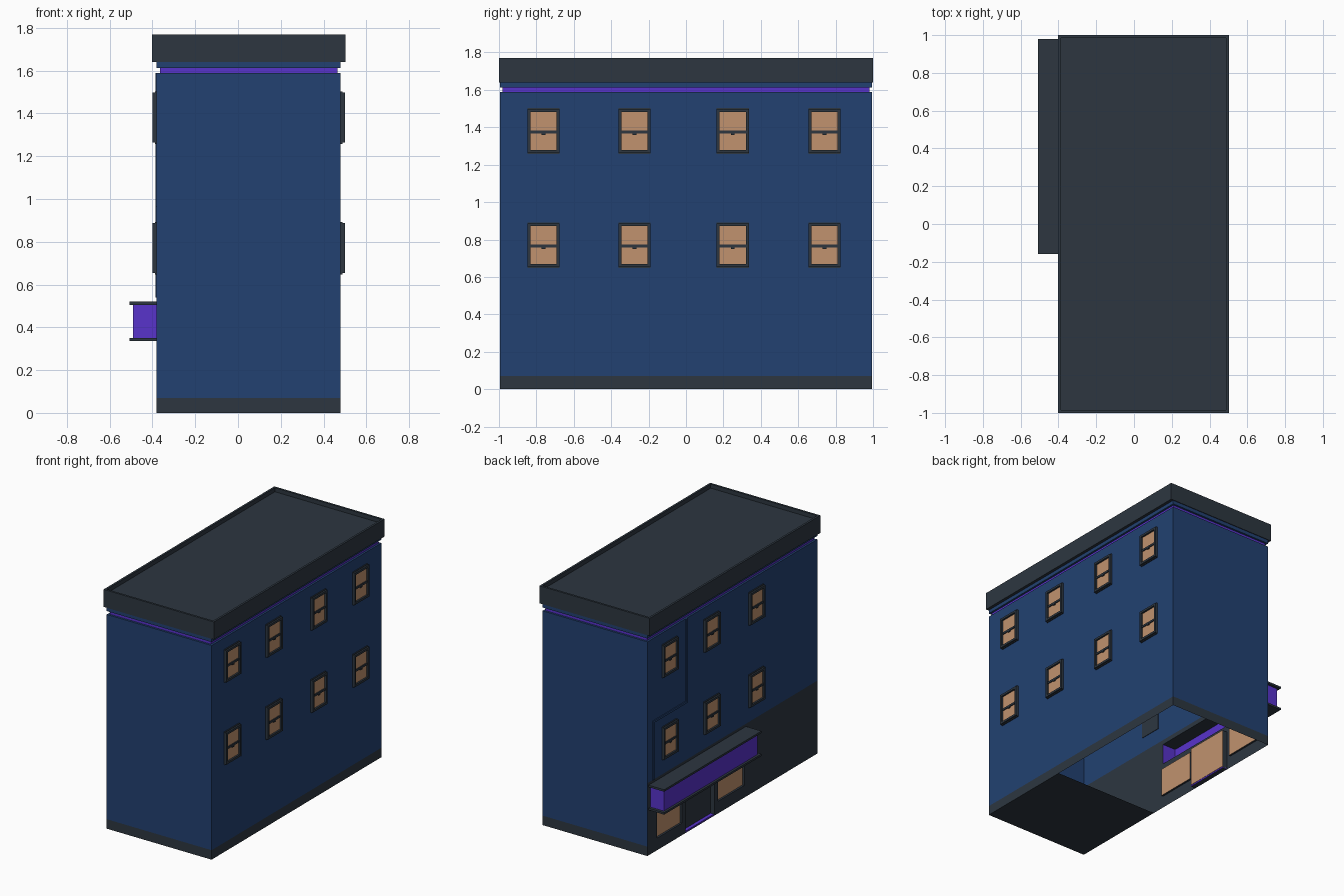
import bpy, bmesh

if "Cube" in bpy.data.objects:
    bpy.data.objects.remove(bpy.data.objects["Cube"])

def material(name, col):
    m = bpy.data.materials.new(name)
    m.diffuse_color = (*col, 1)
    m.use_nodes = True
    m.node_tree.nodes["Principled BSDF"].inputs["Base Color"].default_value = m.diffuse_color
    return m

DARK = material("charcoal", (0.026, 0.037, 0.051))
BLUE = material("navy_blue", (0.016, 0.053, 0.165))
PURPLE = material("violet", (0.098, 0.033, 0.60))
GLASS = material("warm_glass", (0.533, 0.287, 0.156))

X0, X1, Y0, Y1 = -0.38, 0.48, -0.995, 0.995
WALL_TOP, BASE, SHOP = 1.588, 0.07, 0.54


def finish(name, bm, mat):
    me = bpy.data.meshes.new(name)
    bm.to_mesh(me)
    bm.free()
    me.materials.append(mat)
    ob = bpy.data.objects.new(name, me)
    bpy.context.collection.objects.link(ob)
    return ob


def boxes(name, mat, spans):
    """One object of several boxes, each given as x, y and z spans."""
    bm = bmesh.new()
    for span in spans:
        size = [abs(b - a) for a, b in span]
        mid = [(a + b) / 2 for a, b in span]
        vs = bmesh.ops.create_cube(bm, size=1)["verts"]
        bmesh.ops.scale(bm, vec=size, verts=vs)
        bmesh.ops.translate(bm, vec=mid, verts=vs)
    return finish(name, bm, mat)


def quads(name, mat, faces):
    bm = bmesh.new()
    for f in faces:
        bm.faces.new([bm.verts.new(p) for p in f])
    bmesh.ops.remove_doubles(bm, verts=bm.verts, dist=1e-5)
    return finish(name, bm, mat)


def side(a, b, z0, z1):
    return [(*a, z0), (*b, z0), (*b, z1), (*a, z1)]


def flat(x0, x1, y0, y1, z):
    return [(x0, y0, z), (x1, y0, z), (x1, y1, z), (x0, y1, z)]


# outer walls: open shell, dark plinth on three sides
c = [(X0, Y0), (X1, Y0), (X1, Y1), (X0, Y1)]
quads("walls", BLUE, [side(c[i], c[i + 1], BASE, WALL_TOP) for i in range(3)]
      + [side(c[3], c[0], SHOP, WALL_TOP), flat(X0, X1, Y0, Y1, WALL_TOP)])
quads("plinth", DARK, [side(c[i], c[i + 1], 0, BASE) for i in range(3)])
quads("ground_floor_slab", DARK, [flat(X0, X1, Y0, -0.24, 0)[::-1]])

# shopfront wall with openings: (y0, y1, z0, z1)
shop_windows = [(-0.14, 0.17, 0.09, 0.30), (0.59, 0.88, 0.09, 0.30)]
door = (0.21, 0.55, 0.0, 0.30)
sign_hole = (-0.14, 0.96, 0.35, 0.505)
holes = shop_windows + [door, sign_hole]
ys = sorted({Y0, Y1} | {v for h in holes for v in h[:2]})
zs = sorted({0, SHOP} | {v for h in holes for v in h[2:]})
front = []
for ya, yb in zip(ys, ys[1:]):
    for za, zb in zip(zs, zs[1:]):
        y, z = (ya + yb) / 2, (za + zb) / 2
        if not any(h[0] < y < h[1] and h[2] < z < h[3] for h in holes):
            front.append(side((X0, yb), (X0, ya), za, zb))
# reveals of the windows and door
for (ya, yb, za, zb), d in [(w, 0.015) for w in shop_windows] + [(door, 0.035)]:
    xi = X0 + d
    front += [side((X0, ya), (xi, ya), za, zb)[::-1], side((xi, yb), (X0, yb), za, zb)[::-1],
              flat(X0, xi, ya, yb, za), flat(X0, xi, ya, yb, zb)[::-1]]
quads("shopfront", DARK, front)
quads("shop_glass", GLASS, [side((X0 + 0.015, w[1]), (X0 + 0.015, w[0]), w[2], w[3])
                            for w in shop_windows])
boxes("shop_door", DARK, [((X0 + 0.03, X0 + 0.036), door[:2], door[2:])])
boxes("door_inner_panel", GLASS, [((X0 + 0.036, X0 + 0.04), door[:2], (0.012, 0.30))])
boxes("door_threshold", PURPLE, [((X0 + 0.005, X0 + 0.04), door[:2], (0.0, 0.01))])

# shop sign: hollow fascia between two ledges
sx = -0.49
ya, yb, za, zb = sign_hole
quads("sign_fascia", PURPLE, [side((sx, yb), (sx, ya), za, zb),
                              side((sx, ya), (X0, ya), za, zb),
                              side((X0, yb), (sx, yb), za, zb)])
boxes("sign_ledges", DARK, [((-0.507, X0), (-0.16, 0.98), z)
                            for z in ((0.335, 0.35), (0.505, 0.52))])

# drain pipe on the shop side
px = (X0 - 0.006, X0)
boxes("drain_pipe", BLUE, [(px, (0.532, 0.548), (0.962, WALL_TOP)),
                           (px, (0.548, 0.938), (0.962, 0.978)),
                           (px, (0.922, 0.938), (SHOP, 0.962))])


# sash windows on both long sides
def windows(name, x, s, centres):
    bars, panes = [], []
    out = lambda a, b: (x + s * a, x + s * b)
    for y in centres:
        for z in (0.77, 1.38):
            a, b, lo, hi = y - 0.086, y + 0.086, z - 0.117, z + 0.117
            bars += [(out(-0.004, 0.004), (a, b), (lo, hi)),
                     (out(0, 0.02), (a, a + 0.016), (lo, hi)),
                     (out(0, 0.02), (b - 0.016, b), (lo, hi)),
                     (out(0, 0.02), (a, b), (lo, lo + 0.016)),
                     (out(0, 0.02), (a, b), (hi - 0.016, hi)),
                     (out(0, 0.008), (a, b), (lo - 0.005, lo)),
                     (out(0, 0.008), (a, b), (hi, hi + 0.005)),
                     (out(0, 0.014), (a, b), (z - 0.012, z + 0.003)),
                     (out(0, 0.016), (y - 0.01, y + 0.01), (z - 0.02, z - 0.012))]
            panes.append((out(0.004, 0.007), (a + 0.016, b - 0.016),
                          (lo + 0.016, hi - 0.016)))
    boxes(name + "_frames", DARK, bars)
    boxes(name + "_glass", GLASS, panes)


windows("right_window", X1, 1, (-0.762, -0.275, 0.25, 0.74))
windows("left_window", X0, -1, (-0.275, 0.25, 0.74))

# cornice bands below the roof
boxes("cornice_stripe", PURPLE, [((X0 + 0.015, X1 - 0.015), (Y0 + 0.015, Y1 - 0.015),
                                  (WALL_TOP, 1.615))])
boxes("cornice_band", BLUE, [((X0, X1), (Y0, Y1), (1.613, 1.64))])

# roof block with sunken top inside a parapet
roof = boxes("roof_parapet", DARK, [((-0.402, 0.502), (-1, 1), (1.64, 1.77))])
bm = bmesh.new()
bm.from_mesh(roof.data)
bm.normal_update()
top = [f for f in bm.faces if f.normal.z > 0.9]
bmesh.ops.inset_region(bm, faces=top, thickness=0.022)
inner = bmesh.ops.extrude_face_region(bm, geom=top)["geom"]
bmesh.ops.translate(bm, vec=(0, 0, -0.03),
                    verts=[v for v in inner if isinstance(v, bmesh.types.BMVert)])
bmesh.ops.delete(bm, geom=[f for f in top if f.is_valid], context="FACES_ONLY")
bm.to_mesh(roof.data)
bm.free()
